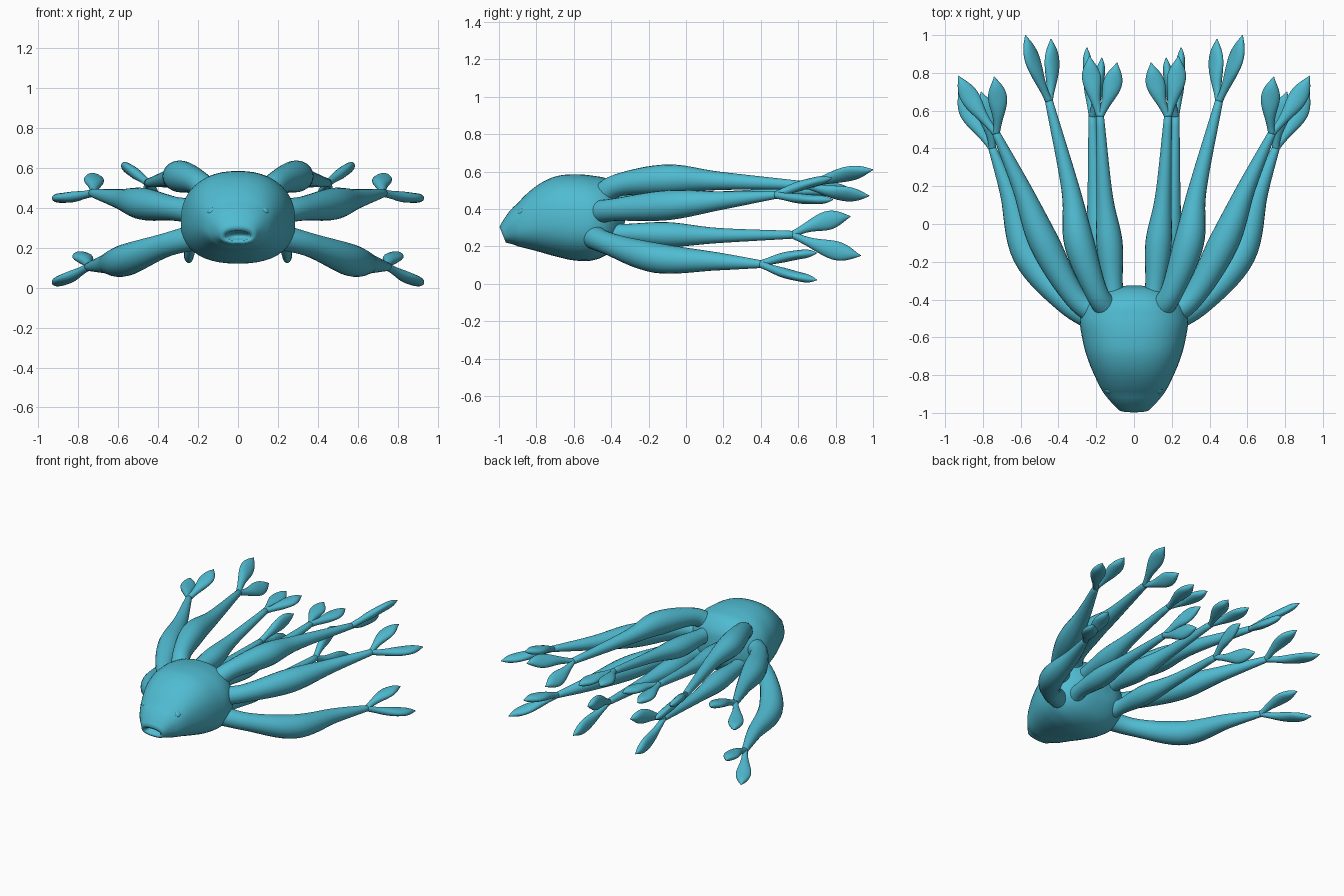
import bpy, bmesh, math
from mathutils import Vector

cube = bpy.data.objects.get("Cube")
if cube:
    bpy.data.objects.remove(cube, do_unlink=True)

teal = bpy.data.materials.new("teal skin")
teal.use_nodes = True
teal.diffuse_color = (0.08, 0.5, 0.64, 1)
teal.node_tree.nodes["Principled BSDF"].inputs["Base Color"].default_value = teal.diffuse_color
UP = Vector((0, 0, 1))
OUT = Vector((1, 0, 0))


def smooth_path(keys, steps):
    """Catmull-Rom interpolation of key tuples of any length."""
    keys = [Vector(k) for k in keys]
    ext = [keys[0] * 2 - keys[1]] + keys + [keys[-1] * 2 - keys[-2]]
    out = []
    for a, b, c, d in zip(ext, ext[1:], ext[2:], ext[3:]):
        for i in range(steps):
            t = i / steps
            out.append(b + (c - a) * (t / 2) + (a * 2 - b * 5 + c * 4 - d) * (t * t / 2)
                       + (b * 3 - a - c * 3 + d) * (t ** 3 / 2))
    return out + [keys[-1]]


def loft(name, rings, mirror=False):
    """Skin a list of vertex rings into a closed, smooth object."""
    bm = bmesh.new()
    loops = [[bm.verts.new(p) for p in ring] for ring in rings]
    count = len(loops[0])
    for r, s in zip(loops, loops[1:]):
        for i in range(count):
            j = (i + 1) % count
            bm.faces.new((r[i], r[j], s[j], s[i]))
    bm.faces.new(loops[0][::-1])
    bm.faces.new(loops[-1])
    bmesh.ops.recalc_face_normals(bm, faces=bm.faces)
    for face in bm.faces:
        face.smooth = True
    mesh = bpy.data.meshes.new(name)
    bm.to_mesh(mesh)
    bm.free()
    mesh.materials.append(teal)
    ob = bpy.data.objects.new(name, mesh)
    bpy.context.collection.objects.link(ob)
    if mirror:
        ob.modifiers.new("mirror", 'MIRROR').use_mirror_merge = False
    return ob


def tube(name, centres, widths, thicknesses, flat):
    """Mirrored tube with an elliptical section, thin along the flat direction."""
    rings = []
    last = len(centres) - 1
    angles = [math.tau * k / 20 for k in range(20)]
    for i, centre in enumerate(centres):
        along = (centres[min(i + 1, last)] - centres[max(i - 1, 0)]).normalized()
        side = along.cross(flat).normalized()
        thin = side.cross(along)
        rings.append([centre + side * (math.cos(a) * widths[i])
                      + thin * (math.sin(a) * thicknesses[i]) for a in angles])
    loft(name, rings, True)


def body_ring(y, top, bottom, half):
    """Squarish ring, leaning forward near the snout."""
    mid, tall = (top + bottom) / 2, (top - bottom) / 2
    lean = max(0, -0.9 - y) * 5
    ring = []
    for k in range(48):
        a = math.tau * k / 48
        c, s = math.cos(a), math.sin(a)
        x = math.copysign(abs(c) ** 0.85, c) * half * (1 - 0.06 * s)
        z = math.copysign(abs(s) ** 0.85, s) * tall
        ring.append(Vector((x, y - lean * z, mid + z)))
    return ring


# Body: y, top, bottom and half width, with the mouth recessed into the snout
body_keys = [(-.98, .305, .22, .085), (-.9, .43, .2, .157), (-.8, .523, .175, .21),
             (-.7, .573, .147, .25), (-.6, .585, .125, .275), (-.5, .578, .125, .285),
             (-.41, .555, .165, .245), (-.345, .48, .25, .15), (-.325, .38, .34, .03)]
mouth_keys = [(-.91, .265, .255, .02), (-.93, .278, .243, .055), (-.975, .285, .237, .063)]
body = loft("body", [body_ring(*k) for k in mouth_keys + smooth_path(body_keys, 7)])

# Eyes: very low bumps on the front of the body
bpy.context.view_layer.update()
hit, spot, normal, _ = body.ray_cast(Vector((.14, -2, .39)), Vector((0, 1, 0)))
if hit:
    turns = [math.pi * (k + 0.5) / 8 for k in range(8)]
    sizes = [0.018 * math.sin(a) for a in turns]
    tube("eye", [spot + normal * (0.008 * math.cos(a) - 0.004) for a in turns], sizes, sizes, UP)


def leaf(name, fork, tip, other, flat):
    """Bowed stalk that swells into a flattened, pointed leaf."""
    bend = fork.lerp(tip, 0.45) + (tip - other) * 0.16
    steps = [i / 24 for i in range(25)]
    curve = [fork.lerp(bend, t).lerp(bend.lerp(tip, t), t) for t in steps]
    swell = [max(0, math.sin(math.pi * t ** 1.7)) ** 1.2 for t in steps]
    widths = [0.002 + 0.018 * (1 - t) + 0.042 * s for t, s in zip(steps, swell)]
    tube(name, curve, widths, [w * (1 - 0.5 * s) for w, s in zip(widths, swell)], flat)


def arm(name, scale, path, tips, flat):
    """Arm with a root sunk in the body, neck, bulge and taper, forking into two leaves."""
    radii = [0.07, 0.06 * scale, 0.08 * scale, 0.049 * scale, 0.021]
    points = smooth_path([(*p, r) for p, r in zip(path, radii)], 8)
    centres = [p.xyz for p in points]
    sizes = [p.w for p in points]
    fork = centres[-1]
    # Rounded end between the stalks
    centres.append(fork + (fork - centres[-2]).normalized() * 0.015)
    sizes.append(sizes[-1] / 2)
    tube(name + "_arm", centres, sizes, sizes, UP)
    first, second = (Vector(t) for t in tips)
    leaf(name + "_outer_leaf", fork, first, second, flat)
    leaf(name + "_inner_leaf", fork, second, first, flat)


# Arms: root, neck, bulge, taper and fork, then the two leaf tips
arm("lower_outer", 1,
    [(.15, -.53, .27), (.36, -.415, .215), (.565, -.16, .138), (.66, .16, .12), (.75, .4, .105)],
    [(.93, .7, .02), (.81, .7, .165)], UP)
arm("upper_outer", 1,
    [(.15, -.5, .375), (.31, -.39, .395), (.475, -.1, .42), (.595, .19, .445), (.73, .48, .475)],
    [(.93, .785, .45), (.74, .78, .565)], UP)
arm("top", 1,
    [(.12, -.47, .44), (.195, -.37, .525), (.29, -.1, .558), (.335, .18, .55), (.45, .65, .525)],
    [(.575, 1, .61), (.44, .98, .47)], (UP - OUT).normalized())
arm("upper_inner", .87,
    [(.09, -.48, .41), (.11, -.34, .42), (.13, -.1, .425), (.155, .15, .45), (.18, .57, .495)],
    [(.09, .855, .52), (.235, .89, .5)], UP)
arm("lower_inner", .83,
    [(.13, -.49, .26), (.17, -.34, .27), (.185, -.1, .263), (.205, .17, .258), (.22, .57, .262)],
    [(.25, .935, .15), (.17, .88, .36)], OUT)
